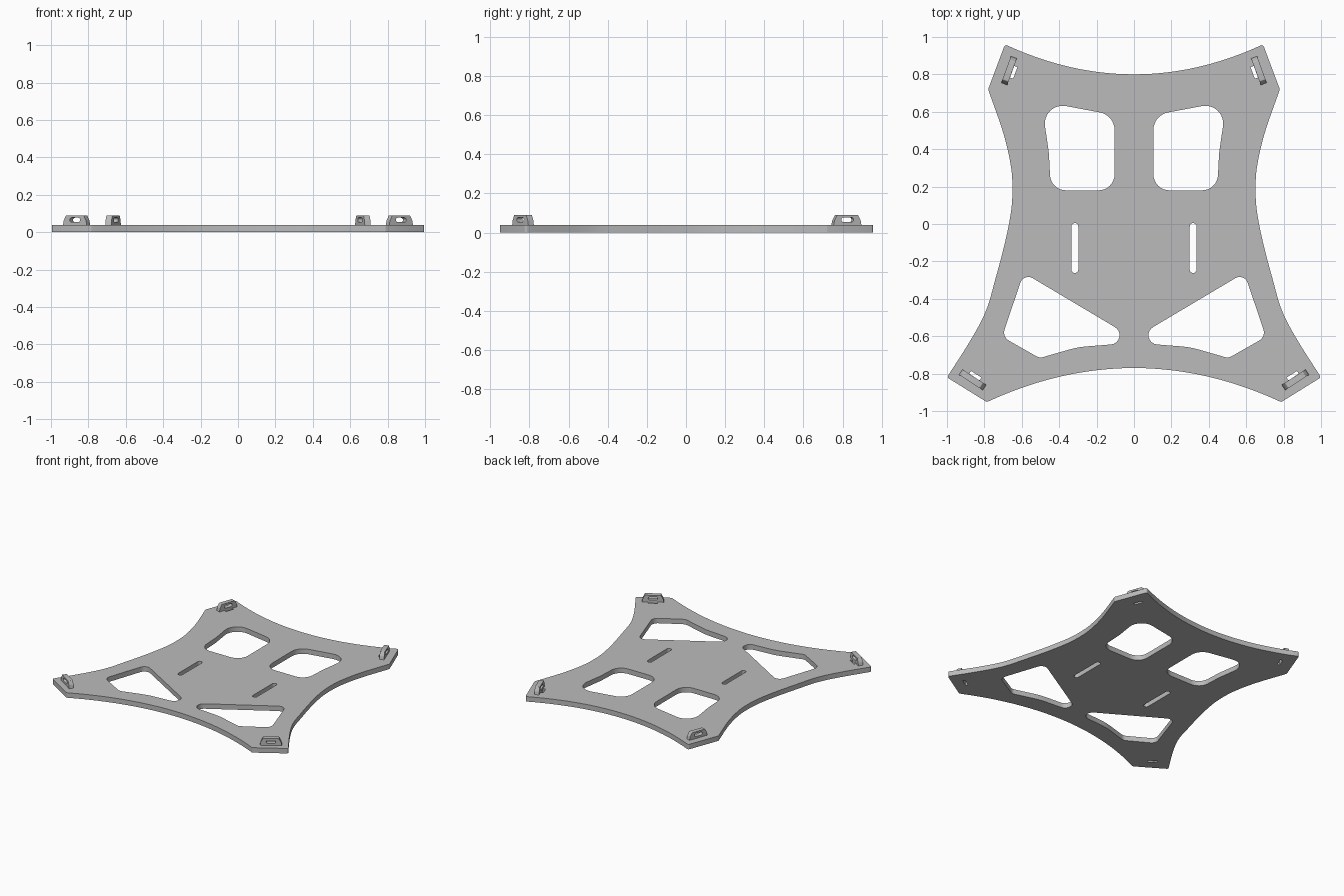
import bpy, bmesh, math
from mathutils import Matrix, Vector

cube = bpy.data.objects.get("Cube")
if cube:
    bpy.data.objects.remove(cube, do_unlink=True)

THICK = 0.038      # plate thickness
TAB_TOP = 0.09     # top of the strap tabs

grey = bpy.data.materials.new("plain grey")
grey.use_nodes = True
colour = (0.5, 0.5, 0.5, 1)
grey.diffuse_color = colour
grey.node_tree.nodes["Principled BSDF"].inputs["Base Color"].default_value = colour


def fillet(corners, steps=8):
    """Round each (x, y, radius) corner of a closed polygon."""
    out = []
    n = len(corners)
    for i, (x, y, r) in enumerate(corners):
        p = Vector((x, y))
        if r == 0:
            out.append(p)
            continue
        a = (Vector(corners[i - 1][:2]) - p).normalized()
        b = (Vector(corners[(i + 1) % n][:2]) - p).normalized()
        half = a.angle(b) / 2
        centre = p + (a + b).normalized() * (r / math.sin(half))
        start = p + a * (r / math.tan(half)) - centre
        end = p + b * (r / math.tan(half)) - centre
        sweep = start.angle_signed(end)
        for k in range(steps + 1):
            out.append(centre + Matrix.Rotation(-sweep * k / steps, 2) @ start)
    return out


def spline(points, steps=6):
    """Smooth curve through the points."""
    v = [Vector(p) for p in points]
    v = [2 * v[0] - v[1]] + v + [2 * v[-1] - v[-2]]
    out = []
    for a, b, c, d in zip(v, v[1:], v[2:], v[3:]):
        for k in range(steps):
            t = k / steps
            out.append(b + (c - a) * t / 2 + (2 * a - 5 * b + 4 * c - d) * t * t / 2
                       + (3 * b - a - 3 * c + d) * t ** 3 / 2)
    return out + [v[-2]]


def sheet(name, loops, depth, matrix):
    """Extrude an outline with holes, centred on its own plane."""
    curve = bpy.data.curves.new(name + " outline", 'CURVE')
    curve.dimensions = '2D'
    curve.fill_mode = 'BOTH'
    curve.extrude = depth / 2
    for loop in loops:
        s = curve.splines.new('POLY')
        s.points.add(len(loop) - 1)
        for p, q in zip(s.points, loop):
            p.co = (q[0], q[1], 0, 1)
        s.use_cyclic_u = True
    helper = bpy.data.objects.new(name + " helper", curve)
    bpy.context.collection.objects.link(helper)
    bpy.context.view_layer.update()
    evaluated = helper.evaluated_get(bpy.context.evaluated_depsgraph_get())
    mesh = bpy.data.meshes.new_from_object(evaluated)
    bpy.data.objects.remove(helper, do_unlink=True)
    bpy.data.curves.remove(curve)
    bm = bmesh.new()
    bm.from_mesh(mesh)
    bmesh.ops.remove_doubles(bm, verts=bm.verts, dist=0.0001)
    bm.transform(matrix)
    bmesh.ops.recalc_face_normals(bm, faces=bm.faces)
    bm.to_mesh(mesh)
    bm.free()
    mesh.materials.clear()
    mesh.materials.append(grey)
    mesh.shade_smooth()
    mesh.set_sharp_from_angle(angle=math.radians(30))
    mesh.name = name
    obj = bpy.data.objects.new(name, mesh)
    bpy.context.collection.objects.link(obj)
    return obj


def mirrored(loop):
    return [(-p[0], p[1]) for p in loop]


# Outer outline: concave edges between four pointed corners
top = [(0.69 * k / 12, 0.80 + 0.16 * (k / 12) ** 2) for k in range(13)]
side = spline([(0.78, 0.72), (0.70, 0.49), (0.66, 0.32), (0.65, 0.2), (0.657, 0.07),
               (0.69, -0.10), (0.74, -0.29), (0.79, -0.46), (0.87, -0.615), (1.0, -0.82)])
bottom = [(0.787 * k / 12, -0.77 - 0.182 * (k / 12) ** 2) for k in range(12, -1, -1)]
tips = {len(top) - 1, len(top), len(top) + len(side) - 1, len(top) + len(side)}
half = [(p[0], p[1], 0.012 if i in tips else 0)
        for i, p in enumerate(top + side + bottom)]
left = [(-x, y, r) for x, y, r in half[-2:0:-1]]
outline = fillet(half + left, 4)

# Openings on one side
rear_window = fillet([(0.104, 0.18, 0.085), (0.445, 0.18, 0.085), (0.455, 0.38, 0.5),
                      (0.495, 0.655, 0.095), (0.104, 0.582, 0.095)])
front_window = fillet([(-0.034, -0.632, 0.05), (0.30, -0.658, 0.5), (0.505, -0.717, 0.045),
                       (0.705, -0.603, 0.05), (0.59, -0.261, 0.045)])
r = 0.0178
long_slot = fillet([(x, y, r) for x, y in
                    [(0.298, -0.262), (0.334, -0.262), (0.334, 0.005), (0.298, 0.005)]])

# Strap tabs: position, direction angle and side that faces the middle
tabs = {"rear": (0.668, 0.82, math.radians(-70), -1),
        "front": (0.863, -0.833, math.radians(33), 1)}
openings = [rear_window, front_window, long_slot]
for x, y, angle, inward in tabs.values():
    along = Vector((math.cos(angle), math.sin(angle)))
    across = Vector((-along.y, along.x)) * inward
    middle = Vector((x, y)) + across * 0.0265
    openings.append([middle + along * a * 0.033 + across * b * 0.009
                     for a, b in [(-1, -1), (1, -1), (1, 1), (-1, 1)]])

sheet("base_plate", [outline] + openings + [mirrored(o) for o in openings],
      THICK, Matrix.Translation((0, 0, THICK / 2)))

# Tab profile: trapezoid with a rounded strap hole
profile = fillet([(-0.076, THICK - 0.002, 0), (0.076, THICK - 0.002, 0),
                  (0.071, 0.062, 0.02), (0.056, TAB_TOP, 0.006),
                  (-0.056, TAB_TOP, 0.006), (-0.071, 0.062, 0.02)], 3)
strap_hole = fillet([(-0.033, 0.053, 0.011), (0.033, 0.053, 0.011),
                     (0.033, 0.077, 0.011), (-0.033, 0.077, 0.011)], 4)
for place, (x, y, angle, inward) in tabs.items():
    for side_name, sx in (("left", 1), ("right", -1)):
        stand = (Matrix.Translation((sx * x, y, 0)) @ Matrix.Rotation(sx * angle, 4, 'Z')
                 @ Matrix.Rotation(math.pi / 2, 4, 'X'))
        sheet(f"{place}_{side_name}_strap_tab", [profile, strap_hole], 0.034, stand)
